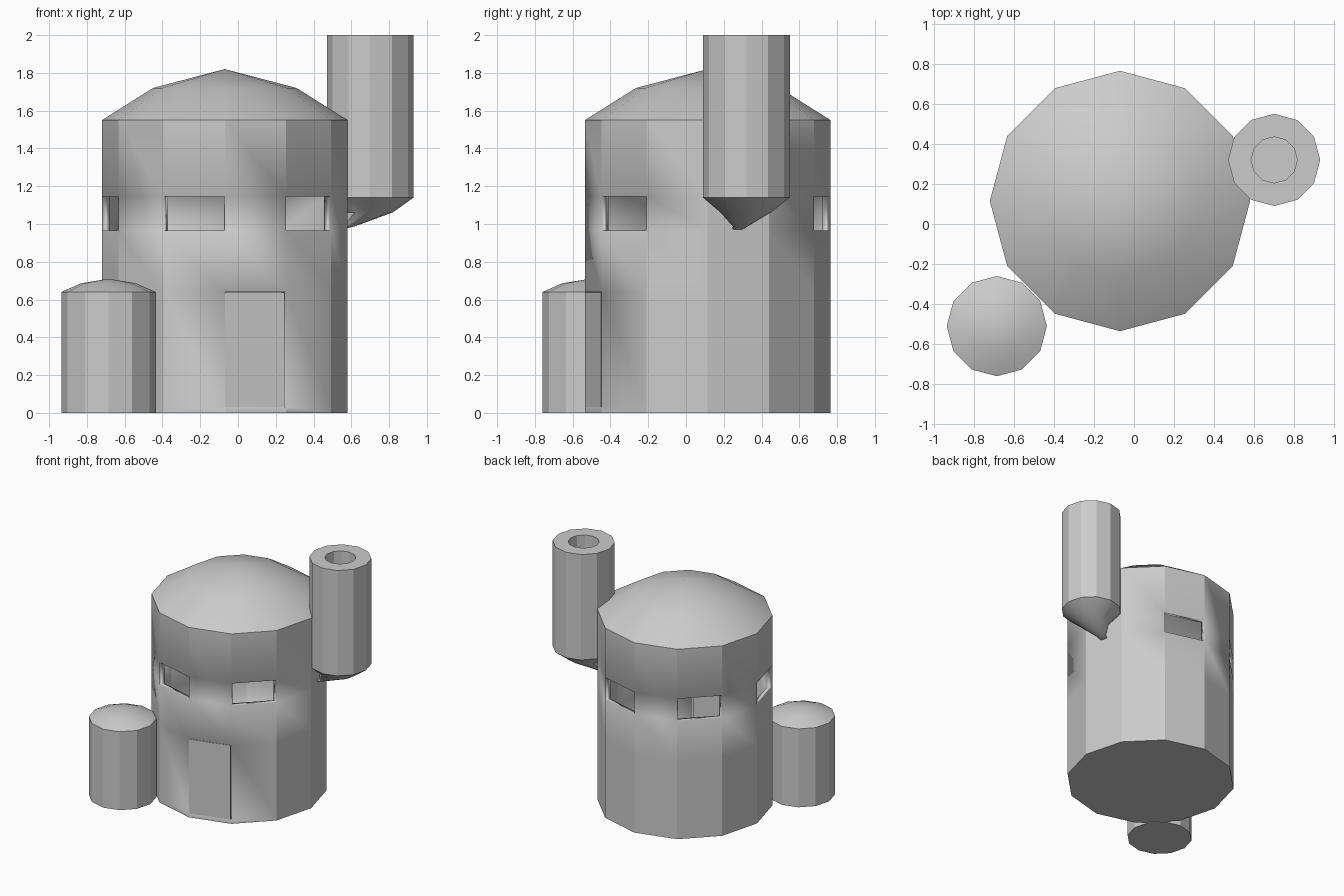
import bpy, bmesh
from math import cos, sin, radians, pi

if "Cube" in bpy.data.objects:
    bpy.data.objects.remove(bpy.data.objects["Cube"])

SIDES = 12


def finish(name, bm):
    bmesh.ops.recalc_face_normals(bm, faces=bm.faces)
    me = bpy.data.meshes.new(name)
    bm.to_mesh(me)
    bm.free()
    ob = bpy.data.objects.new(name, me)
    bpy.context.collection.objects.link(ob)
    bpy.ops.object.select_all(action='DESELECT')
    ob.select_set(True)
    bpy.context.view_layer.objects.active = ob
    bpy.ops.object.shade_smooth_by_angle(angle=radians(27))
    return ob


def lathe(centre, profile):
    """Twelve-sided lathe; profile holds (radius, z, shift toward the keep).
    Returns the bmesh and its faces keyed by (profile segment, side)."""
    bm = bmesh.new()
    rings = []
    for r, z, d in profile:
        cx = centre[0] - d * cos(radians(15))
        cy = centre[1] - d * sin(radians(15))
        if r == 0:
            rings.append([bm.verts.new((cx, cy, z))] * SIDES)
        else:
            rings.append([bm.verts.new((cx + r * cos(2 * pi * i / SIDES),
                                        cy + r * sin(2 * pi * i / SIDES), z))
                          for i in range(SIDES)])
    faces = {}
    for k, (a, b) in enumerate(zip(rings, rings[1:])):
        for i in range(SIDES):
            j = (i + 1) % SIDES
            quad = list(dict.fromkeys((a[i], a[j], b[j], b[i])))
            faces[k, i] = bm.faces.new(quad)
    return bm, faces


def thicken(ob, thickness):
    mod = ob.modifiers.new("wall_thickness", 'SOLIDIFY')
    mod.thickness = thickness
    mod.offset = -1
    mod.use_even_offset = True


# Hollow keep with domed roof, window openings and doorway
C, R, WALL = (-0.07, 0.115), 0.65, 0.04
DOOR_Z = (0.03, 0.64)
levels = [1.55, 1.145, 0.965, DOOR_Z[1], DOOR_Z[0], 0]
bm, faces = lathe(C, [(0, 1.82, 0), (0.38, 1.72, 0)] + [(R, z, 0) for z in levels] + [(0, 0, 0)])
bmesh.ops.recalc_face_normals(bm, faces=bm.faces)
openings = [faces[3, i] for i in (2, 4, 6, 8, 10)] + [faces[5, 9]]
bmesh.ops.delete(bm, geom=openings, context='FACES')
thicken(finish("keep", bm), WALL)

# Door panel filling the doorway, with a narrow gap on its right
bm = bmesh.new()
a = [C[k] + R * f(radians(270)) for k, f in enumerate((cos, sin))]
b = [C[k] + R * f(radians(300)) for k, f in enumerate((cos, sin))]
n = (-cos(radians(285)) * WALL, -sin(radians(285)) * WALL)


def along(t, depth, z):
    return bm.verts.new((a[0] + (b[0] - a[0]) * t + n[0] * depth,
                         a[1] + (b[1] - a[1]) * t + n[1] * depth, z))


lo, hi = DOOR_Z[0] + 0.002, DOOR_Z[1] - 0.002
front, back = ([along(s, d, lo), along(e, d, lo), along(e, d, hi), along(s, d, hi)]
               for s, e, d in ((0.005, 0.975, 0), (0.035, 0.95, 1)))
bm.faces.new(front)
bm.faces.new(back)
for i in range(4):
    j = (i + 1) % 4
    bm.faces.new((front[i], front[j], back[j], back[i]))
finish("door", bm)

# Low side tower with a shallow dome
bm, _ = lathe((-0.685, -0.51), [(0, 0.71, 0), (0.145, 0.686, 0), (0.25, 0.64, 0),
                                (0.25, 0, 0), (0, 0, 0)])
finish("side_tower", bm)

# Hanging turret: open well on top, corbel curving back into the keep wall
bm, _ = lathe((0.70, 0.32), [(0, 1.8, 0), (0.115, 1.8, 0), (0.115, 2.0, 0), (0.23, 2.0, 0),
                             (0.23, 1.14, 0), (0.135, 1.062, 0.015), (0.04, 0.988, 0.125),
                             (0.025, 0.97, 0.185), (0, 0.97, 0.19)])
finish("hanging_turret", bm)
